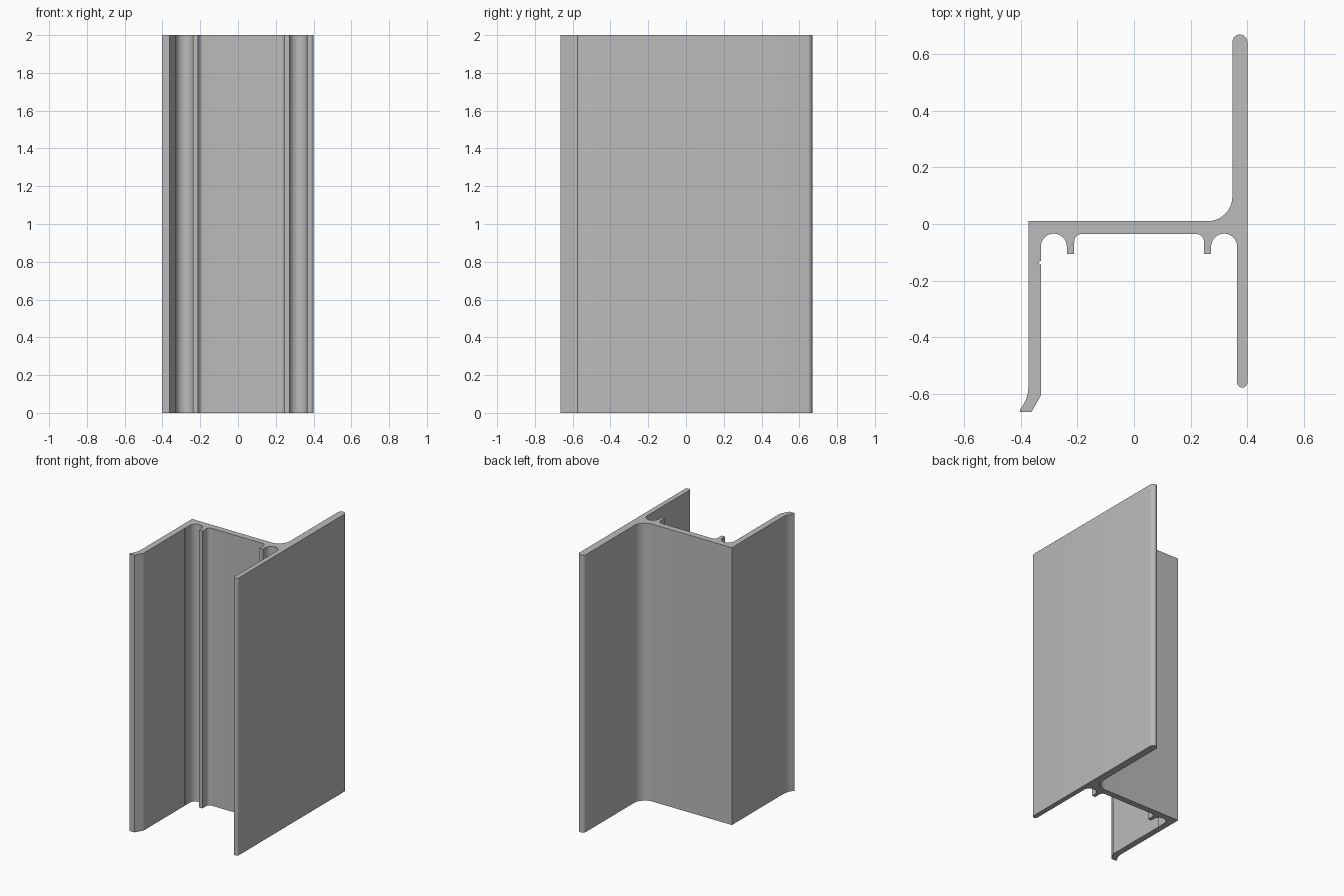
import bpy
import bmesh
from math import radians, cos, sin

cube = bpy.data.objects.get("Cube")
if cube:
    bpy.data.objects.remove(cube, do_unlink=True)

HEIGHT = 2.0

aluminium = bpy.data.materials.new("satin grey aluminium")
aluminium.use_nodes = True
grey = (0.5, 0.5, 0.5, 1)
aluminium.diffuse_color = grey
aluminium.node_tree.nodes["Principled BSDF"].inputs["Base Color"].default_value = grey


def arc(cx, cy, rx, start, end, steps=10, ry=None):
    """Points along an arc, angles in degrees."""
    ry = rx if ry is None else ry
    angles = [radians(start + (end - start) * i / steps) for i in range(steps + 1)]
    return [(cx + rx * cos(a), cy + ry * sin(a)) for a in angles]


# Tall flange with rounded tip, and the large fillet into the web
outline = arc(0.3735, 0.642, 0.0265, 0, 180, 14)
outline += arc(0.26, 0.097, 0.087, 0, -90, 14)
# Web back face and outer corner
outline += [(-0.373, 0.01)]
# Outer side of the left wall, flaring into the lip
outline += arc(-0.493, -0.575, 0.12, 0, -40, 8)
outline += [(-0.403, -0.657), (-0.402, -0.664), (-0.362, -0.664), (-0.329, -0.606)]
# Inner side of the left wall with its small groove
outline += arc(-0.329, -0.136, 0.006, -90, -270, 6)
# Left screw channel and its rib
outline += arc(-0.283, -0.08, 0.046, 180, 0, 16)
outline += [(-0.237, -0.106), (-0.211, -0.106)]
outline += arc(-0.183, -0.063, 0.028, 180, 90, 8)
# Right rib and screw channel
outline += arc(0.219, -0.063, 0.028, 90, 0, 8)
outline += [(0.247, -0.106), (0.272, -0.106)]
outline += arc(0.318, -0.08, 0.046, 180, 0, 16)
# Front right wall with rounded end
outline += arc(0.382, -0.559, 0.018, 180, 360, 12)

# Extrude the section
bm = bmesh.new()
base = bm.faces.new([bm.verts.new((x, y, 0)) for x, y in outline])
result = bmesh.ops.extrude_face_region(bm, geom=[base], use_keep_orig=True)
top = [v for v in result["geom"] if isinstance(v, bmesh.types.BMVert)]
bmesh.ops.translate(bm, verts=top, vec=(0, 0, HEIGHT))
bmesh.ops.recalc_face_normals(bm, faces=bm.faces)

mesh = bpy.data.meshes.new("extruded_profile")
bm.to_mesh(mesh)
bm.free()
mesh.materials.append(aluminium)
profile = bpy.data.objects.new("extruded_profile", mesh)
bpy.context.collection.objects.link(profile)

# Smooth curves, sharp corners
mesh.shade_smooth()
mesh.set_sharp_from_angle(angle=radians(25))
